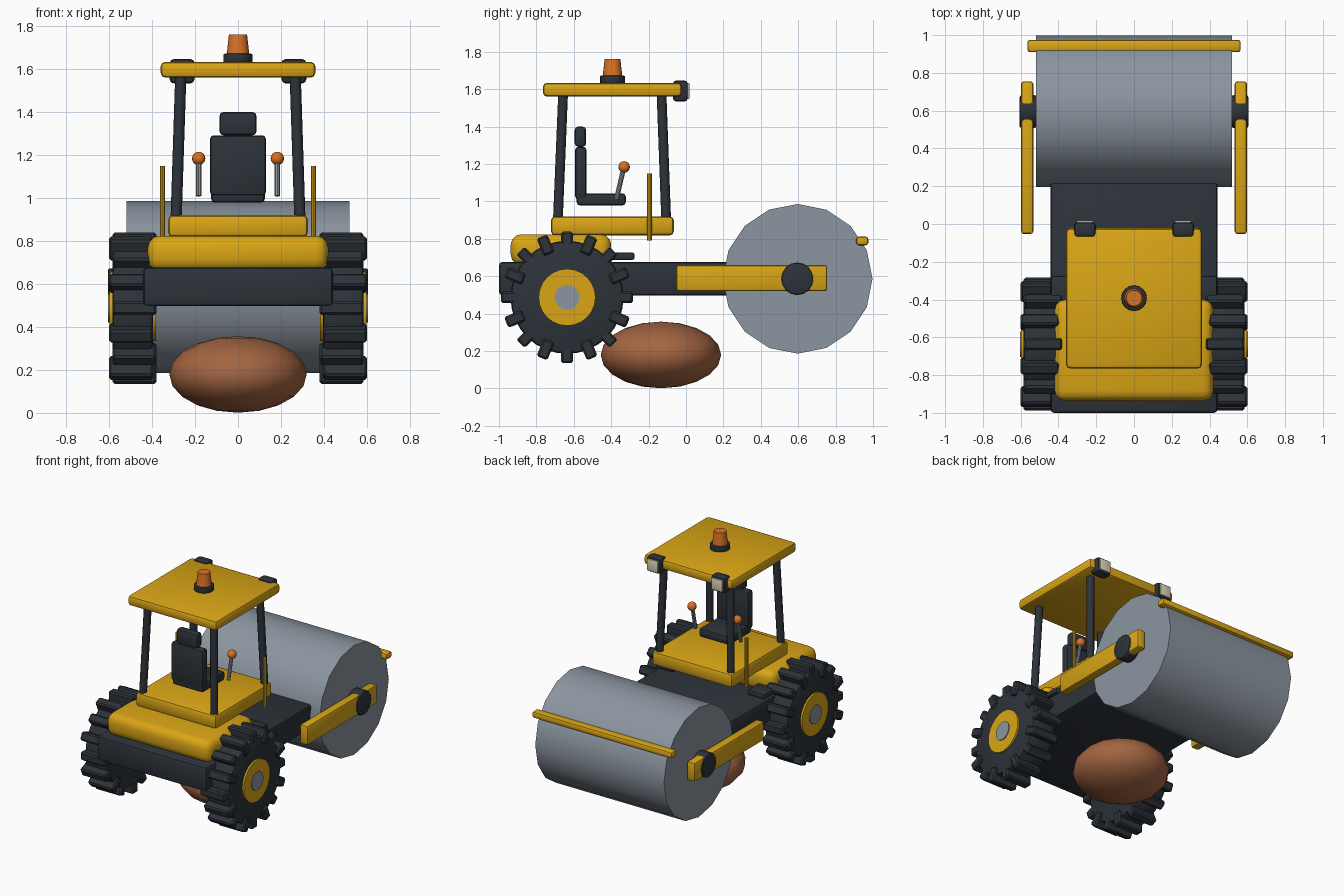
import bpy, bmesh, math
from mathutils import Vector, Matrix

if "Cube" in bpy.data.objects:
    bpy.data.objects.remove(bpy.data.objects["Cube"])


def mat(name, r, g, b):
    m = bpy.data.materials.new(name)
    m.diffuse_color = (r, g, b, 1)
    m.use_nodes = True
    m.node_tree.nodes["Principled BSDF"].inputs["Base Color"].default_value = m.diffuse_color
    return m


YELLOW = mat("machine yellow", 0.70, 0.38, 0.008)
DARK = mat("charcoal", 0.026, 0.033, 0.042)
STEEL = mat("steel grey", 0.26, 0.30, 0.35)
ORANGE = mat("signal orange", 0.70, 0.17, 0.02)
BROWN = mat("earth brown", 0.37, 0.13, 0.055)
LENS = mat("lamp cream", 0.72, 0.66, 0.50)


def finish(name, bm, material, angle=35):
    me = bpy.data.meshes.new(name)
    bmesh.ops.recalc_face_normals(bm, faces=bm.faces)
    bm.to_mesh(me)
    bm.free()
    me.materials.append(material)
    ob = bpy.data.objects.new(name, me)
    bpy.context.collection.objects.link(ob)
    bpy.ops.object.select_all(action='DESELECT')
    ob.select_set(True)
    bpy.context.view_layer.objects.active = ob
    bpy.ops.object.shade_smooth_by_angle(angle=math.radians(angle))
    return ob


def add_box(bm, lo, hi, bevel=0.015, seg=2, matrix=None):
    lo, hi = Vector(lo), Vector(hi)
    part = bmesh.new()
    bmesh.ops.create_cube(part, size=1)
    for v in part.verts:
        v.co = (lo + hi) / 2 + v.co * (hi - lo)
    bmesh.ops.bevel(part, geom=part.edges[:], offset=bevel, segments=seg,
                    profile=0.5, affect='EDGES')
    if matrix:
        part.transform(matrix)
    tmp = bpy.data.meshes.new("tmp")
    part.to_mesh(tmp)
    part.free()
    bm.from_mesh(tmp)
    bpy.data.meshes.remove(tmp)


def box(name, lo, hi, material, bevel=0.015, seg=2):
    bm = bmesh.new()
    add_box(bm, lo, hi, bevel, seg)
    return finish(name, bm, material)


def rod(name, a, b, r1, material, r2=None, sides=16, bevel=0):
    """Cylinder or cone from a to b."""
    a, b = Vector(a), Vector(b)
    d = b - a
    bm = bmesh.new()
    bmesh.ops.create_cone(bm, cap_ends=True, segments=sides, radius1=r1,
                          radius2=r1 if r2 is None else r2, depth=d.length)
    if bevel:
        rims = [e for e in bm.edges if any(len(f.verts) > 4 for f in e.link_faces)]
        bmesh.ops.bevel(bm, geom=rims, offset=bevel, segments=2, profile=0.5, affect='EDGES')
    rot = Vector((0, 0, 1)).rotation_difference(d).to_matrix().to_4x4()
    bm.transform(Matrix.Translation((a + b) / 2) @ rot)
    return finish(name, bm, material)


def ball(name, centre, radii, material, u=16, v=10):
    bm = bmesh.new()
    bmesh.ops.create_uvsphere(bm, u_segments=u, v_segments=v, radius=1)
    bm.transform(Matrix.Translation(centre) @ Matrix.Diagonal((*radii, 1)))
    return finish(name, bm, material, 60)


# Drum, scraper bar and mound of earth
rod("drum", (-0.52, 0.597, 0.586), (0.52, 0.597, 0.586), 0.40, STEEL)
box("scraper_bar", (-0.565, 0.91, 0.765), (0.565, 0.975, 0.812), YELLOW)
ball("earth_mound", (0, -0.134, 0.179), (0.32, 0.322, 0.178), BROWN)

# Body
box("chassis", (-0.442, -1.0, 0.497), (0.442, 0.23, 0.677), DARK, 0.02)
box("engine_hood", (-0.42, -0.937, 0.66), (0.42, -0.40, 0.824), YELLOW, 0.055, 3)
box("cab_floor", (-0.325, -0.722, 0.818), (0.325, -0.065, 0.92), YELLOW, 0.022)

# Roof with beacon
box("roof", (-0.36, -0.765, 1.56), (0.36, -0.022, 1.634), YELLOW, 0.022)
rod("beacon_base", (0, -0.393, 1.63), (0, -0.393, 1.672), 0.068, DARK, bevel=0.008)
rod("beacon", (0, -0.393, 1.665), (0, -0.393, 1.762), 0.053, ORANGE, 0.042)

# Seat, facing the drum
box("seat_cushion", (-0.125, -0.585, 0.978), (0.125, -0.322, 1.043), DARK, 0.018)
box("seat_back", (-0.13, -0.593, 1.01), (0.13, -0.532, 1.292), DARK, 0.018)
box("headrest", (-0.086, -0.595, 1.292), (0.086, -0.534, 1.40), DARK, 0.018)

WY, WZ = -0.636, 0.487
for s, side in ((-1, "left"), (1, "right")):
    def sbox(name, x0, x1, y0, y1, z0, z1, material, bevel):
        a, b = sorted((s * x0, s * x1))
        return box(f"{name}_{side}", (a, y0, z0), (b, y1, z1), material, bevel)

    # Drum fork and axle boss
    sbox("fork_arm", 0.533, 0.598, -0.053, 0.755, 0.52, 0.66, YELLOW, 0.015)
    rod(f"drum_boss_{side}", (s * 0.515, 0.595, 0.586), (s * 0.606, 0.595, 0.586),
        0.087, DARK, bevel=0.012)

    # Wheel: tyre core with staggered lugs, hub and cap
    rod(f"tyre_{side}", (s * 0.395, WY, WZ), (s * 0.585, WY, WZ), 0.302, DARK,
        sides=32, bevel=0.02)
    bm = bmesh.new()
    for i in range(16):
        shift = 0.008 if i % 2 else -0.008
        m = (Matrix.Translation((s * (0.49 + shift), WY, WZ))
             @ Matrix.Rotation(i * math.tau / 16, 4, 'X'))
        add_box(bm, (-0.102, -0.031, 0.25), (0.102, 0.031, 0.352), 0.01, 1, m)
    finish(f"tyre_lugs_{side}", bm, DARK)
    rod(f"wheel_hub_{side}", (s * 0.381, WY, WZ), (s * 0.598, WY, WZ), 0.152, YELLOW, sides=24)
    rod(f"hub_cap_{side}", (s * 0.50, WY, WZ), (s * 0.604, WY, WZ), 0.067, STEEL)

    # Step, grab rail, control lever
    sbox("step", 0.30, 0.44, -0.41, -0.275, 0.687, 0.727, DARK, 0.012)
    rod(f"grab_rail_{side}", (s * 0.352, -0.195, 0.79), (s * 0.352, -0.195, 1.15),
        0.0125, YELLOW, sides=10)
    rod(f"lever_{side}", (s * 0.183, -0.372, 1.01), (s * 0.183, -0.333, 1.18),
        0.013, STEEL, sides=10)
    ball(f"lever_knob_{side}", (s * 0.183, -0.331, 1.184), (0.031,) * 3, ORANGE)

    # Cab posts
    for end, y0, y1 in (("front", -0.685, -0.657), ("rear", -0.106, -0.131)):
        rod(f"cab_post_{end}_{side}", (s * 0.288, y0, 0.90), (s * 0.266, y1, 1.58),
            0.026, DARK, sides=12)

    # Work lamp
    sbox("lamp_housing", 0.202, 0.318, -0.07, 0.01, 1.533, 1.647, DARK, 0.02)
    sbox("lamp_lens", 0.217, 0.303, 0.0, 0.018, 1.547, 1.632, LENS, 0.004)
